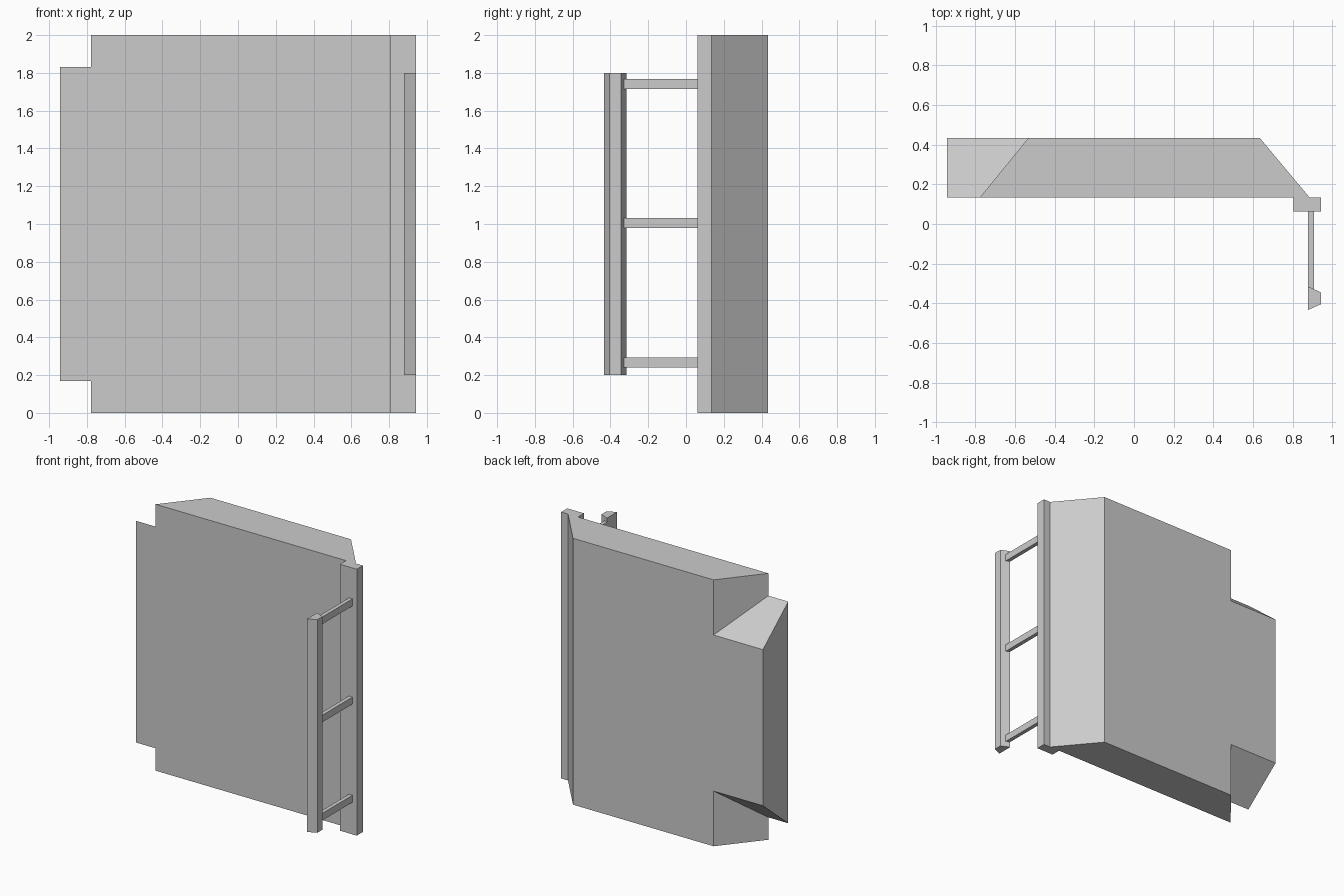
import bpy, bmesh

if "Cube" in bpy.data.objects:
    bpy.data.objects.remove(bpy.data.objects["Cube"])


def loft(name, ring_a, ring_b):
    """Closed flat-faced solid between two matching rings of points."""
    bm = bmesh.new()
    a = [bm.verts.new(p) for p in ring_a]
    b = [bm.verts.new(p) for p in ring_b]
    bm.faces.new(a)
    bm.faces.new(b)
    n = len(a)
    for i in range(n):
        j = (i + 1) % n
        bm.faces.new((a[i], a[j], b[j], b[i]))
    bmesh.ops.recalc_face_normals(bm, faces=bm.faces)
    mesh = bpy.data.meshes.new(name)
    bm.to_mesh(mesh)
    bm.free()
    obj = bpy.data.objects.new(name, mesh)
    bpy.context.collection.objects.link(obj)
    return obj


def prism(name, plan, z0, z1):
    """Extrude a plan outline (x, y) from z0 to z1."""
    return loft(name, [(x, y, z0) for x, y in plan], [(x, y, z1) for x, y in plan])


def rect(x0, x1, y0, y1):
    return [(x0, y0), (x1, y0), (x1, y1), (x0, y1)]


FRONT, BACK = 0.134, 0.434          # panel thickness in y
LEFT_F, LEFT_B = -0.778, -0.533     # slanted left side of the panel

# main panel with bevelled sides
prism("panel", [(LEFT_F, FRONT), (0.886, FRONT), (0.635, BACK), (LEFT_B, BACK)], 0, 2)

# tapered tab that ends on the panel's slanted left side
section = [(FRONT, 0.168), (FRONT, 1.832), (BACK, 1.586), (BACK, 0.414)]
loft("side_tab",
     [(-0.943, y, z) for y, z in section],
     [(LEFT_F if y == FRONT else LEFT_B, y, z) for y, z in section])

# mounting post along the right edge
prism("mounting_post", rect(0.804, 0.943, 0.062, FRONT), 0, 2)

# trapezoid handle rail
prism("handle_rail", [(0.878, -0.434), (0.943, -0.405), (0.943, -0.345), (0.878, -0.315)], 0.2, 1.8)

# three brackets holding the rail to the post
for i, z in enumerate((0.268, 1.005, 1.742)):
    prism(f"handle_bracket_{i + 1}", rect(0.8785, 0.908, -0.335, 0.064), z - 0.0265, z + 0.0265)
